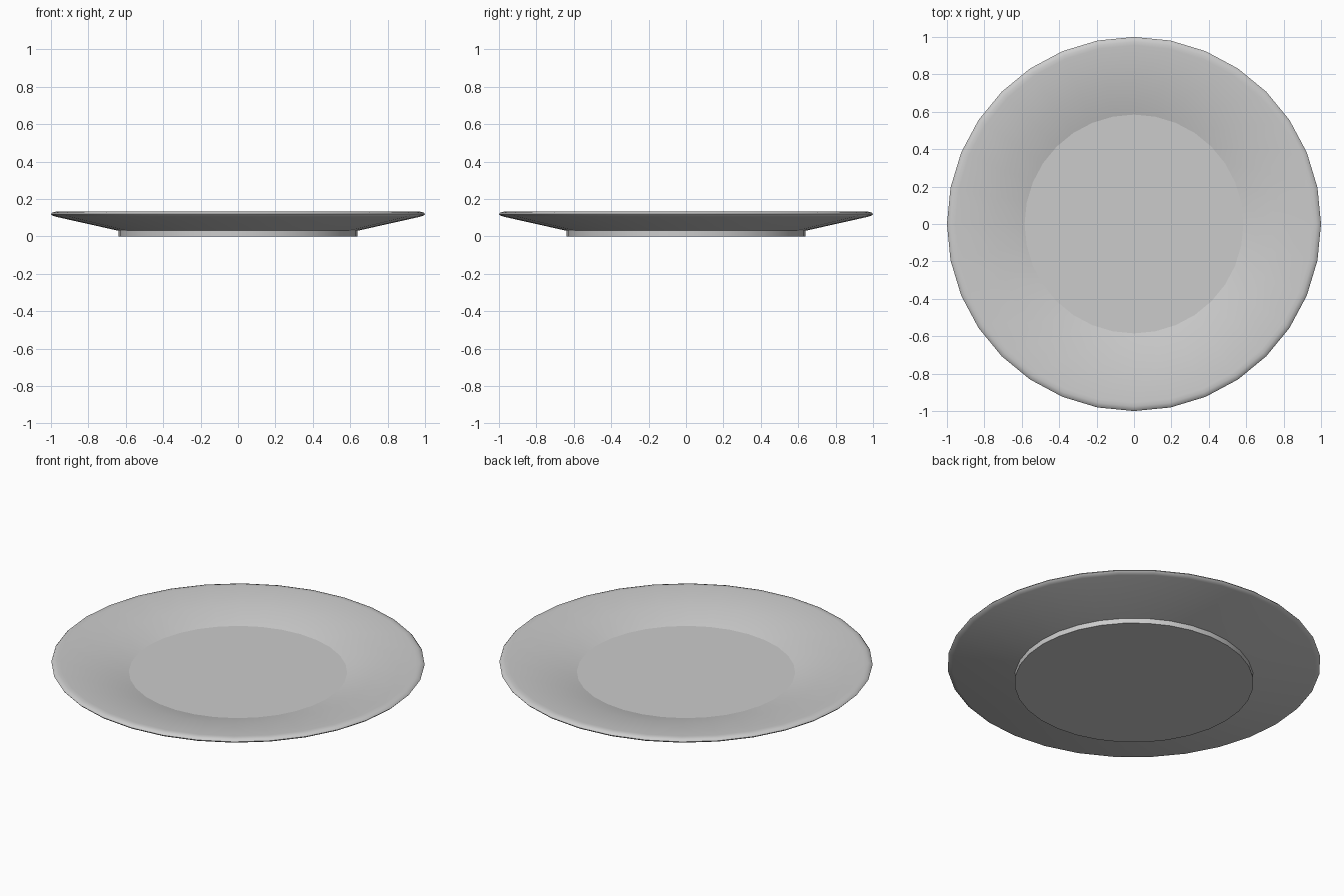
import bpy, bmesh
from math import sin, cos, pi, radians

if "Cube" in bpy.data.objects:
    bpy.data.objects.remove(bpy.data.objects["Cube"])

SIDES = 32

# Plate cross-section (radius, height): foot, underside, rolled rim, inner slope, well
profile = [
    (0.64, 0.0), (0.64, 0.03),
    (0.975, 0.105), (0.993, 0.111), (1.0, 0.119), (0.993, 0.127), (0.975, 0.132), (0.955, 0.132),
    (0.745, 0.11), (0.585, 0.066),
]

bm = bmesh.new()
rings = [[bm.verts.new((r * cos(2 * pi * i / SIDES), r * sin(2 * pi * i / SIDES), z))
          for i in range(SIDES)] for r, z in profile]

# Walls between neighbouring rings
for a, b in zip(rings, rings[1:]):
    for i in range(SIDES):
        j = (i + 1) % SIDES
        bm.faces.new((a[i], a[j], b[j], b[i]))

# Flat foot bottom and flat well
bm.faces.new(rings[0][::-1])
bm.faces.new(rings[-1])

mesh = bpy.data.meshes.new("plate")
bm.to_mesh(mesh)
bm.free()
plate = bpy.data.objects.new("plate", mesh)
bpy.context.collection.objects.link(plate)

# Soft rolled rim, crisp foot
bpy.context.view_layer.objects.active = plate
plate.select_set(True)
bpy.ops.object.shade_smooth_by_angle(angle=radians(35))
# Keep the well and foot faces flat
for p in mesh.polygons:
    if len(p.vertices) > 4:
        p.use_smooth = False
